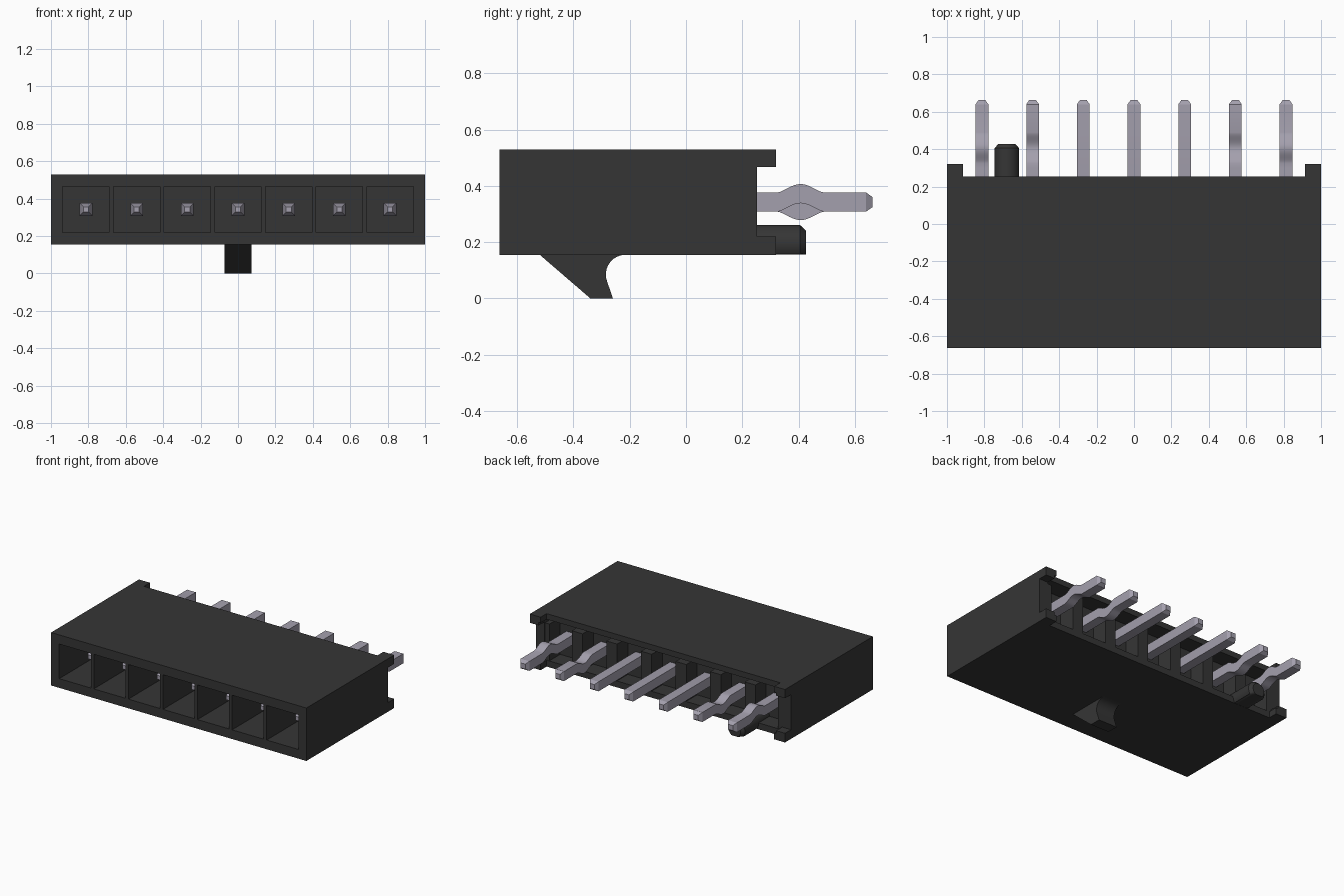
import bpy, bmesh, math
from mathutils import Vector

cube = bpy.data.objects.get("Cube")
if cube:
    bpy.data.objects.remove(cube, do_unlink=True)


def material(name, rgb):
    m = bpy.data.materials.new(name)
    m.use_nodes = True
    m.diffuse_color = (*rgb, 1)
    m.node_tree.nodes["Principled BSDF"].inputs["Base Color"].default_value = (*rgb, 1)
    return m


BLACK = material("black plastic", (0.036, 0.036, 0.036))
METAL = material("tin metal", (0.37, 0.35, 0.42))


def finish(name, bm, mat):
    bmesh.ops.recalc_face_normals(bm, faces=bm.faces[:])
    mesh = bpy.data.meshes.new(name)
    bm.to_mesh(mesh)
    bm.free()
    mesh.materials.append(mat)
    ob = bpy.data.objects.new(name, mesh)
    bpy.context.collection.objects.link(ob)
    return ob


def boxes(name, extents, mat=BLACK):
    """Axis-aligned boxes, each given as two opposite corners."""
    bm = bmesh.new()
    for lo, hi in extents:
        lo, hi = Vector(lo), Vector(hi)
        for v in bmesh.ops.create_cube(bm, size=1)["verts"]:
            v.co = (lo + hi) / 2 + v.co * (hi - lo)
    return finish(name, bm, mat)


def loft(name, rings, mat):
    """Skin a run of equal-sized rings and cap both ends."""
    bm = bmesh.new()
    loops = [[bm.verts.new(p) for p in ring] for ring in rings]
    n = len(loops[0])
    for a, b in zip(loops, loops[1:]):
        for i in range(n):
            j = (i + 1) % n
            bm.faces.new((a[i], a[j], b[j], b[i]))
    bm.faces.new(loops[0])
    bm.faces.new(loops[-1])
    return finish(name, bm, mat)


def activate(ob):
    bpy.ops.object.select_all(action='DESELECT')
    ob.select_set(True)
    bpy.context.view_layer.objects.active = ob


def smooth(ob):
    activate(ob)
    bpy.ops.object.shade_smooth_by_angle(angle=math.radians(30))


def cut(ob, name, extents):
    cutter = boxes(name, extents)
    cutter.hide_render = True
    mod = ob.modifiers.new(name, 'BOOLEAN')
    mod.operation, mod.solver, mod.object = 'DIFFERENCE', 'EXACT', cutter
    activate(ob)
    bpy.ops.object.modifier_apply(modifier=mod.name)
    bpy.data.objects.remove(cutter, do_unlink=True)


PITCH, BACK, BASE, TOP = 0.271, 0.253, 0.155, 0.53
pin_x = [PITCH * k for k in range(-3, 4)]

# Housing: front sockets, corner ears and a recessed rear face
housing = boxes("housing", [((-1, -0.663, BASE), (1, 0.32, TOP))])
cut(housing, "socket_cutter",
    [((x - 0.124, -0.8, 0.22), (x + 0.124, 0.06, 0.465)) for x in pin_x])
cut(housing, "ear_gap_cutter", [((-0.915, BACK, 0), (0.915, 0.5, 1))])
cut(housing, "side_notch_cutter", [((-2, BACK, 0.22), (2, 0.5, 0.468))])
cut(housing, "rear_recess_cutter", [((-0.93, 0.13, 0.2), (0.93, 0.5, 0.49))])

# Rear ribs between the pins, with narrow ones at both ends
ribs = [((x - 0.042, 0.125, 0.195), (x + 0.042, 0.25, 0.46))
        for x in [PITCH * (k + 0.5) for k in range(-3, 3)]]
ribs += [((s * 0.935, 0.125, 0.195), (s * 0.895, 0.25, 0.46)) for s in (-1, 1)]
boxes("rear_ribs", ribs)

# Latch hook under the housing
hook = [(-0.52, BASE), (-0.34, 0), (-0.26, 0)]
for i in range(13):
    a = math.radians(200 - 110 * i / 12)
    hook.append((-0.215 + 0.07 * math.cos(a), 0.085 + 0.07 * math.sin(a)))
smooth(loft("latch_hook", [[(x, y, z) for y, z in hook] for x in (-0.073, 0.073)], BLACK))

# Locating peg: a round bar with a flattened underside and chamfered end
peg = []
for y, r in ((0.12, 0.066), (0.405, 0.066), (0.427, 0.046)):
    angles = [2 * math.pi * i / 32 for i in range(32)]
    peg.append([(-0.68 + r * math.cos(a), y, max(BASE + 0.001, 0.195 + r * math.sin(a)))
                for a in angles])
smooth(loft("locating_peg", peg, BLACK))


def pin(name, x, bend):
    """Square pin with tapered ends and an optional smooth kink."""
    stations = [(-0.5, 0.014), (-0.45, 0.034), (0.3, 0.034)]
    stations += [(0.325 + 0.165 * i / 16, 0.034) for i in range(17)]
    if not bend:
        stations = stations[:2]
    stations += [(0.64, 0.034), (0.663, 0.018)]
    rings = []
    for y, h in stations:
        t = (y - 0.325) / 0.165
        rise = bend * math.sin(math.pi * t) ** 1.5 if 0.001 < t < 0.999 else 0
        rings.append([(x + sx * h, y, 0.3425 + rise + sz * h)
                      for sx, sz in ((-1, -1), (1, -1), (1, 1), (-1, 1))])
    smooth(loft(name, rings, METAL))


# Outer two pins on each side are kinked in opposite directions
for number, (x, bend) in enumerate(zip(pin_x, (1, -1, 0, 0, 0, -1, 1)), 1):
    pin(f"pin_{number}", x, bend * 0.03)
